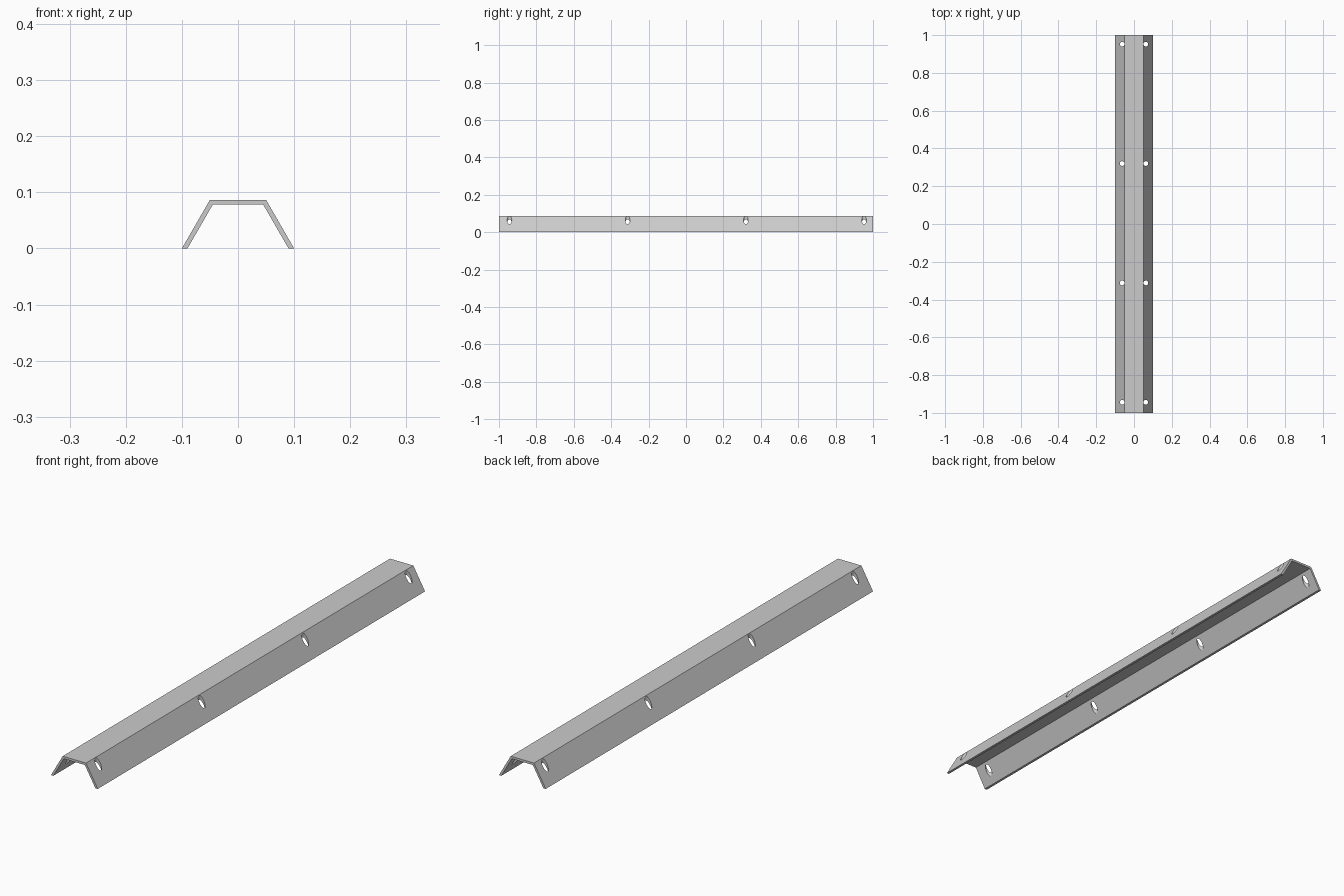
import bpy, bmesh, math
from mathutils import Matrix, Vector

default = bpy.data.objects.get("Cube")
if default:
    bpy.data.objects.remove(default, do_unlink=True)


def add_object(name, bm):
    bmesh.ops.recalc_face_normals(bm, faces=bm.faces)
    mesh = bpy.data.meshes.new(name)
    bm.to_mesh(mesh)
    bm.free()
    obj = bpy.data.objects.new(name, mesh)
    bpy.context.collection.objects.link(obj)
    return obj


def half_hexagon(radius):
    angles = [math.radians(60 * i) for i in range(4)]
    return [(radius * math.cos(a), radius * math.sin(a)) for a in angles]


# Plain grey metal
grey = bpy.data.materials.new("grey metal")
grey.use_nodes = True
color = (0.6, 0.6, 0.6, 1)
grey.diffuse_color = color
grey.node_tree.nodes["Principled BSDF"].inputs["Base Color"].default_value = color

# Channel: half-hexagon profile extruded along y
outline = half_hexagon(0.1) + half_hexagon(0.09)[::-1]
bm = bmesh.new()
profile = bm.faces.new([bm.verts.new((x, -1, z)) for x, z in outline])
result = bmesh.ops.extrude_face_region(bm, geom=[profile])
verts = [v for v in result["geom"] if isinstance(v, bmesh.types.BMVert)]
bmesh.ops.translate(bm, verts=verts, vec=Vector((0, 2, 0)))
channel = add_object("channel_rail", bm)
channel.data.materials.append(grey)

# Vertical drill holes through both sloped flanges
bm = bmesh.new()
for i in range(4):
    for side in (-1, 1):
        bmesh.ops.create_cone(
            bm, cap_ends=True, segments=32, radius1=0.0125, radius2=0.0125,
            depth=0.3,
            matrix=Matrix.Translation((side * 0.0628, -0.944 + 0.632 * i, 0.05)))
drill = add_object("hole_cutter", bm)
drill.data.materials.append(grey)
drill.hide_render = True

cut = channel.modifiers.new("holes", 'BOOLEAN')
cut.operation = 'DIFFERENCE'
cut.solver = 'EXACT'
cut.object = drill

# Apply the cut and round the hole walls
bpy.ops.object.select_all(action='DESELECT')
channel.select_set(True)
bpy.context.view_layer.objects.active = channel
bpy.ops.object.modifier_apply(modifier=cut.name)
bpy.data.objects.remove(drill, do_unlink=True)
bpy.ops.object.shade_smooth_by_angle(angle=math.radians(30))
